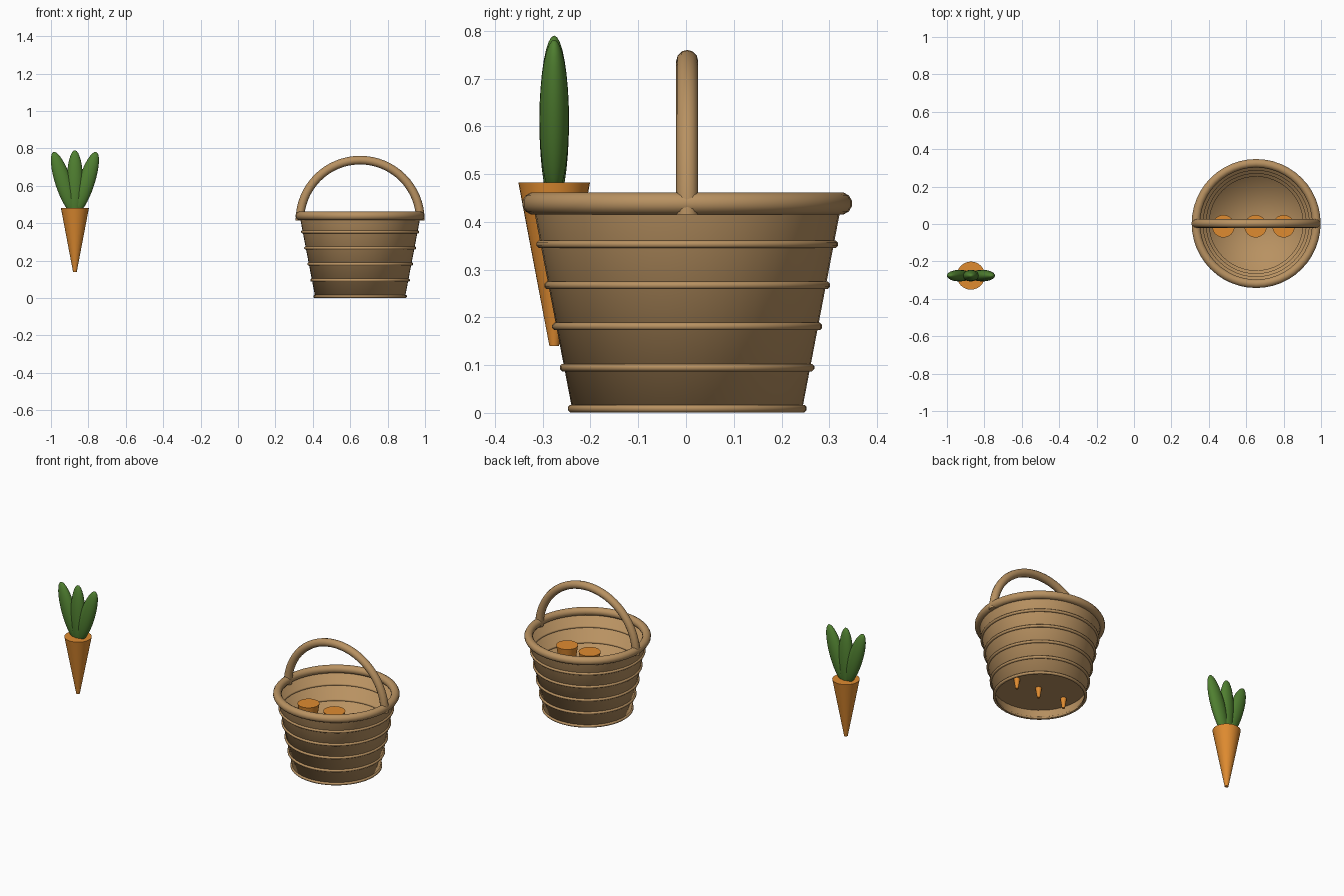
import bpy, bmesh, math
from mathutils import Matrix

if "Cube" in bpy.data.objects:
    bpy.data.objects.remove(bpy.data.objects["Cube"])


def material(name, rgb):
    m = bpy.data.materials.new(name)
    m.diffuse_color = (*rgb, 1)
    m.use_nodes = True
    m.node_tree.nodes["Principled BSDF"].inputs["Base Color"].default_value = m.diffuse_color
    return m


WICKER = material("wicker brown", (0.48, 0.285, 0.12))
ORANGE = material("carrot orange", (0.74, 0.26, 0.03))
GREEN = material("leaf green", (0.08, 0.215, 0.03))
BX, BY = 0.653, 0.0025      # basket axis
CX, CY = -0.872, -0.276     # loose carrot axis


def finish(name, bm, mat, angle=50):
    bmesh.ops.recalc_face_normals(bm, faces=bm.faces)
    me = bpy.data.meshes.new(name)
    bm.to_mesh(me)
    bm.free()
    me.materials.append(mat)
    ob = bpy.data.objects.new(name, me)
    bpy.context.collection.objects.link(ob)
    bpy.ops.object.select_all(action='DESELECT')
    bpy.context.view_layer.objects.active = ob
    ob.select_set(True)
    bpy.ops.object.shade_smooth_by_angle(angle=math.radians(angle))
    return ob


def lathe(name, profile, mat, loc, angle=50, steps=48, closed=False):
    """Spin an (r, z) profile around the vertical axis."""
    bm = bmesh.new()
    vs = [bm.verts.new((r, 0, z)) for r, z in profile]
    es = [bm.edges.new(p) for p in zip(vs, vs[1:])]
    if closed:
        es.append(bm.edges.new((vs[-1], vs[0])))
    bmesh.ops.spin(bm, geom=vs + es, cent=(0, 0, 0), axis=(0, 0, 1),
                   angle=math.tau, steps=steps, use_merge=True)
    bmesh.ops.remove_doubles(bm, verts=bm.verts, dist=1e-5)
    ob = finish(name, bm, mat, angle)
    ob.location = loc
    return ob


def hoop(name, major, minor, z, sides=12):
    circle = [(major + minor * math.cos(a), minor * math.sin(a))
              for a in (math.tau * (i + 0.5) / sides for i in range(sides))]
    return lathe(name, circle, WICKER, (BX, BY, z), closed=True)


def carrot(name, x, y, z, r, tip, height):
    lathe(name, [(0, 0), (tip, 0), (r, height), (0, height)],
          ORANGE, (x, y, z), steps=32)


def wall(z):
    return 0.24 + 0.19 * z


# Basket body: thin flared wall with a raised floor
T, FLOOR = 0.005, 0.06
lathe("basket_body", [(0, FLOOR), (wall(FLOOR) - T, FLOOR), (wall(0) - T, 0.003),
                      (wall(0), 0.003), (wall(0.44), 0.44), (wall(0.44) - T, 0.44),
                      (wall(FLOOR) - T, FLOOR + T), (0, FLOOR + T)],
      WICKER, (BX, BY, 0), angle=95)

# Woven bands and thick rim
for i in range(5):
    z = 0.009 + 0.086 * i
    hoop(f"basket_band_{i + 1}", wall(z) + 0.0005, 0.0085, z, 8)
hoop("basket_rim", 0.322, 0.0235, 0.4385)

# Arched handle: tube swept over half a circle
bm = bmesh.new()
ring = [bm.verts.new((0.322 + 0.023 * math.cos(a), 0.023 * math.sin(a), 0))
        for a in (math.tau * i / 12 for i in range(12))]
face = bm.faces.new(ring)
bmesh.ops.spin(bm, geom=[face], cent=(0, 0, 0), axis=(0, -1, 0),
               angle=math.pi, steps=32)
handle = finish("basket_handle", bm, WICKER)
handle.location = (BX, BY, 0.415)

# Carrots standing in the basket
for i, x in enumerate((0.478, 0.65, 0.80)):
    carrot(f"basket_carrot_{i + 1}", x, -0.012, 0.002, 0.06, 0.008, 0.338)

# Loose carrot with three leaves
carrot("loose_carrot", CX, CY, 0.14, 0.075, 0.01, 0.342)
for name, side in (("left", -1), ("middle", 0), ("right", 1)):
    bm = bmesh.new()
    bmesh.ops.create_uvsphere(bm, u_segments=24, v_segments=16, radius=1)
    size = (0.044, 0.031, 0.172 if side else 0.18)
    bmesh.ops.transform(bm, verts=bm.verts, matrix=Matrix.Diagonal((*size, 1)))
    leaf = finish(f"leaf_{name}", bm, GREEN)
    leaf.location = (CX + side * 0.061, CY, 0.617 if side else 0.61)
    leaf.rotation_euler.y = side * math.radians(18)
